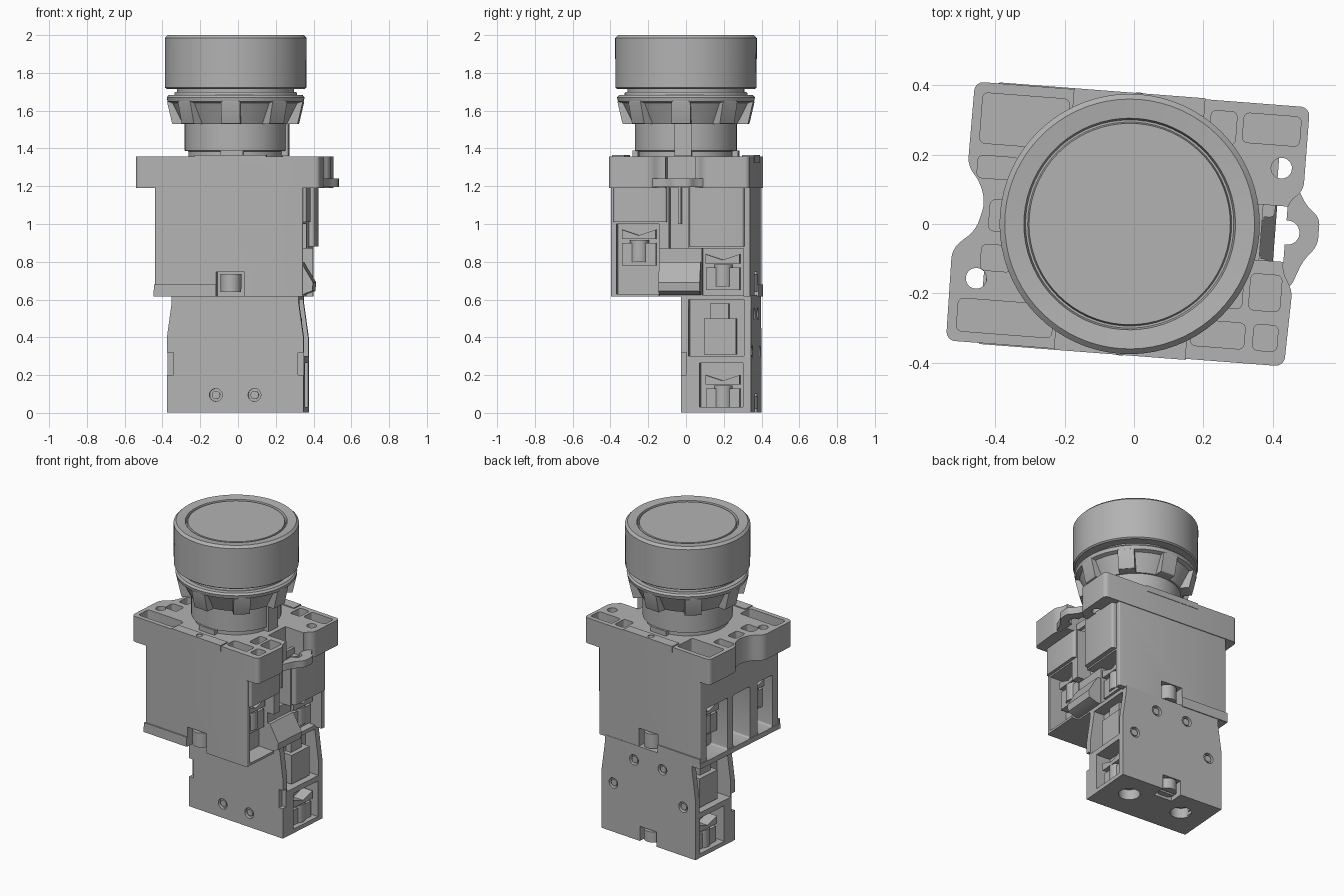
import bpy, bmesh, math
from mathutils import Matrix, Vector

if "Cube" in bpy.data.objects:
    bpy.data.objects.remove(bpy.data.objects["Cube"])

grey = bpy.data.materials.new("plain grey")
grey.use_nodes = True
grey.diffuse_color = (0.45, 0.45, 0.45, 1)
grey.node_tree.nodes["Principled BSDF"].inputs["Base Color"].default_value = grey.diffuse_color

# The whole assembly is turned slightly about the vertical axis
PLACE = Matrix.Translation((-0.0125, 0, 0)) @ Matrix.Rotation(math.radians(-4.4), 4, 'Z')
AXES = {'z': lambda a, b, h: (a, b, h), 'y': lambda a, b, h: (a, h, b), 'x': lambda a, b, h: (h, a, b)}


def finish(bm, name):
    bmesh.ops.recalc_face_normals(bm, faces=bm.faces)
    mesh = bpy.data.meshes.new(name)
    bm.to_mesh(mesh)
    bm.free()
    mesh.materials.append(grey)
    mesh.shade_smooth()
    mesh.set_sharp_from_angle(angle=math.radians(30))
    ob = bpy.data.objects.new(name, mesh)
    bpy.context.collection.objects.link(ob)
    ob.matrix_world = PLACE
    return ob


def add_prism(bm, pts, lo, hi, axis='z', r=0.0):
    """Extrude an outline from lo to hi, rounding its corners by r."""
    part = bmesh.new()
    base = [part.verts.new(AXES[axis](a, b, lo)) for a, b in pts]
    top = [part.verts.new(AXES[axis](a, b, hi)) for a, b in pts]
    n = len(pts)
    part.faces.new(base)
    part.faces.new(top[::-1])
    for i in range(n):
        part.faces.new((base[i], top[i], top[(i + 1) % n], base[(i + 1) % n]))
    if r:
        edges = [part.edges.get((base[i], top[i])) for i in range(n)]
        bmesh.ops.bevel(part, geom=edges, offset=r, segments=4, profile=0.5, affect='EDGES', clamp_overlap=True)
    bmesh.ops.recalc_face_normals(part, faces=part.faces)
    tmp = bpy.data.meshes.new("tmp")
    part.to_mesh(tmp)
    part.free()
    bm.from_mesh(tmp)
    bpy.data.meshes.remove(tmp)


def rect(a0, a1, b0, b1):
    return [(a0, b0), (a1, b0), (a1, b1), (a0, b1)]


def disc(a, b, r, n=24):
    return [(a + r * math.cos(i * math.tau / n), b + r * math.sin(i * math.tau / n)) for i in range(n)]


def solid(name, *prisms):
    bm = bmesh.new()
    for p in prisms:
        add_prism(bm, *p)
    return finish(bm, name)


def cut(ob, *prisms):
    """Subtract prisms from an object and bake the result."""
    tool = solid("cutter", *prisms)
    mod = ob.modifiers.new("cut", 'BOOLEAN')
    mod.object, mod.operation, mod.solver, mod.use_self = tool, 'DIFFERENCE', 'EXACT', True
    deps = bpy.context.evaluated_depsgraph_get()
    mesh = bpy.data.meshes.new_from_object(ob.evaluated_get(deps))
    ob.modifiers.clear()
    ob.data = mesh
    mesh.shade_smooth()
    mesh.set_sharp_from_angle(angle=math.radians(30))
    bpy.data.objects.remove(tool)


def lathe(name, profile, n=72):
    bm = bmesh.new()
    vs = [bm.verts.new((r, 0, z)) for r, z in profile]
    es = [bm.edges.new(p) for p in zip(vs, vs[1:])]
    bmesh.ops.spin(bm, geom=vs + es, axis=(0, 0, 1), cent=(0, 0, 0), angle=math.tau, steps=n)
    bmesh.ops.remove_doubles(bm, verts=bm.verts, dist=0.0005)
    return finish(bm, name)


# Push button head with rim, groove and button face
lathe("button_head", [(0, 1.715), (0.365, 1.715), (0.374, 1.722), (0.375, 1.985), (0.36, 2.0), (0.305, 1.994),
                      (0.300, 1.975), (0.294, 1.975), (0.290, 1.992), (0, 1.992)])
lathe("gasket", [(0, 1.67), (0.325, 1.67), (0.325, 1.692), (0.32, 1.70), (0.31, 1.70), (0.31, 1.72), (0, 1.72)])

# Clamping nut with eight grip ribs
lathe("nut_core", [(0, 1.53), (0.28, 1.53), (0.335, 1.64), (0.36, 1.648), (0.365, 1.67), (0.355, 1.682), (0, 1.682)])
bm = bmesh.new()
for k in range(8):
    add_prism(bm, [(0.25, 1.53), (0.333, 1.53), (0.361, 1.65), (0.25, 1.65)], -0.05, 0.05, 'y', 0.004)
    bmesh.ops.rotate(bm, verts=bm.verts, cent=(0, 0, 0), matrix=Matrix.Rotation(math.tau / 8, 3, 'Z'))
finish(bm, "nut_ribs")

# Neck between nut and mounting plate
lathe("neck", [(0, 1.24), (0.25, 1.24), (0.25, 1.385), (0.27, 1.388), (0.27, 1.54), (0, 1.54)])
solid("neck_keys", *[(rect(-0.06, 0.06, s * 0.265 - 0.015, s * 0.265 + 0.015), 1.34, 1.39) for s in (-1, 1)],
      (rect(0.24, 0.282, -0.04, 0.05), 1.36, 1.53))

# Mounting plate with pockets and through holes
plate = solid("mounting_plate", ([
    (-0.476, 0.375), (0.492, 0.375), (0.492, 0.13), (0.45, 0.10), (0.45, -0.11), (0.482, -0.15), (0.475, -0.375),
    (-0.502, -0.375), (-0.505, -0.11), (-0.44, -0.05), (-0.42, 0.03), (-0.44, 0.09), (-0.478, 0.13)],
    1.19, 1.358, 'z', 0.035))
pockets = [(-0.45, -0.2, 0.2, 0.345), (-0.45, -0.33, 0.1, 0.165), (-0.405, -0.34, -0.05, 0.04),
           (-0.42, -0.33, -0.165, -0.09), (-0.475, -0.2, -0.345, -0.25), (0.305, 0.47, 0.26, 0.345),
           (0.21, 0.285, 0.25, 0.345), (0.36, 0.45, -0.22, -0.115), (0.38, 0.45, -0.335, -0.26),
           (0.2, 0.355, -0.335, -0.26), (0.28, 0.34, -0.22, -0.115)]
cut(plate, *[(rect(*p), 1.25, 1.4, 'z', 0.015) for p in pockets],
    (disc(0.424, 0.194, 0.03), 1.1, 1.4), (disc(-0.429, -0.19, 0.03), 1.1, 1.4),
    (rect(0.31, 0.6, -0.075, 0.085), 1.1, 1.4))

# Low latch lug bulging out of the plate's side
lug = solid("latch_lug", ([(0.36, 0.15), (0.47, 0.15), (0.505, 0.09), (0.545, 0.06), (0.545, -0.02), (0.505, -0.07),
                           (0.475, -0.15), (0.36, -0.15)], 1.195, 1.24, 'z', 0.02))
cut(lug, (rect(0.38, 0.45, -0.075, 0.085), 1.1, 1.3), (disc(0.455, 0.01, 0.035), 1.1, 1.3))

# Release tabs on the plate's front and back edges
for name, s in (("front_tab", -1), ("back_tab", 1)):
    tab = solid(name, (rect(-0.19, 0.19, s * 0.345 - 0.033, s * 0.345 + 0.033), 1.325, 1.364))
    cut(tab, (disc(0, s * 0.345, 0.02), 1.355, 1.4))

# Main housing with slots, terminal bays and screw notches
housing = solid("housing", (rect(-0.4, 0.385, -0.37, 0.37), 0.615, 1.2, 'z', 0.008))
cut(housing,
    *[(rect(a, b, 0.65, 0.99), -0.5, -0.27, 'x', 0.012) for a, b in ((0.11, 0.31), (-0.1, 0.06), (-0.31, -0.17))],
    (rect(-0.34, -0.115, 0.63, 1.0), 0.27, 0.5, 'x'),
    (rect(0.11, 0.335, 0.6, 0.87), 0.27, 0.5, 'x'),
    (rect(-0.115, 0.11, 0.6, 0.87), 0.335, 0.5, 'x'),
    (rect(-0.06, 0.04, 0.87, 1.3), 0.29, 0.5, 'x'),
    *[(rect(-0.075, 0.075, s * 0.37 - 0.09, s * 0.37 + 0.09), 0.6, 0.745) for s in (-1, 1)])
solid("housing_shoulders", (rect(0.36, 0.415, 0.05, 0.34), 0.88, 1.2, 'z', 0.015),
      (rect(0.36, 0.405, -0.355, -0.07), 1.01, 1.2, 'z', 0.015), (rect(0.28, 0.36, -0.015, 0.0), 1.0, 1.2))
solid("base_strip", *[(rect(-0.405, -0.075, s * 0.372 - 0.006, s * 0.372 + 0.006), 0.617, 0.68) for s in (-1, 1)],
      (rect(-0.408, -0.39, -0.376, 0.376), 0.617, 0.65))

# Side latch wedge under the housing shoulders
solid("side_latch", ([(0.3, 0.8), (0.355, 0.8), (0.42, 0.69), (0.415, 0.645), (0.36, 0.625), (0.3, 0.625)],
                     -0.115, 0.105, 'y'))

# Terminal clamps inside the bays and slots
bm = bmesh.new()
for side, v, z in ((1, -0.225, 0.92), (1, 0.22, 0.79), (1, 0.22, 0.15),
                   (-1, -0.24, 0.9), (-1, 0.21, 0.9), (-1, 0.22, 0.15)):
    inner, outer = sorted((side * 0.25, side * 0.335))
    add_prism(bm, [(v - 0.09, z), (v + 0.09, z), (v + 0.09, z + 0.05), (v, z + 0.02), (v - 0.09, z + 0.05)],
              inner, outer, 'x')
    add_prism(bm, disc(side * 0.29, v, 0.05, 16), z - 0.12, z - 0.005)
    inner, outer = sorted((side * 0.25, side * 0.325))
    add_prism(bm, rect(v - 0.09, v + 0.09, z - 0.14, z - 0.02), inner, outer, 'x')
finish(bm, "terminal_clamps")

# Contact block below the rear half of the housing
block = solid("contact_block", ([(-0.365, 0.003), (0.36, 0.003), (0.36, 0.4), (0.335, 0.58), (0.335, 0.625),
                                 (-0.34, 0.625), (-0.34, 0.58), (-0.365, 0.4)], 0.0, 0.372, 'y'))
cuts = []
for s in (-1, 1):
    for p in (rect(0.1, 0.33, 0.03, 0.265), rect(0.04, 0.335, 0.3, 0.6)):
        cuts.append((p, *sorted((s * 0.26, s * 0.5)), 'x'))
    cuts.append((rect(-0.05, 0.03, 0.2, 0.32), *sorted((s * 0.33, s * 0.5)), 'x'))
    cuts.append((disc(s * 0.19, 0.2, 0.065), -0.1, 0.07))
screws = [(-0.11, 0.525), (0.11, 0.525), (-0.27, 0.325), (0.27, 0.325)]
cut(block, *cuts, (rect(-0.065, 0.065, 0.28, 0.5), -0.1, 0.1),
    *[(disc(u, z, 0.034), 0.345, 0.5, 'y') for u, z in screws],
    *[(disc(u, 0.095, 0.034), -0.1, 0.02, 'y') for u in (-0.105, 0.1)])

# Screws and rivets
solid("rivets", *[(disc(u, z, 0.022, 16), 0.33, 0.366, 'y') for u, z in screws],
      *[(disc(u, 0.095, 0.022, 16), 0.006, 0.05, 'y') for u in (-0.105, 0.1)])
fix = solid("fixing_screws", *[(disc(0, s * 0.325, 0.055), z0, z1)
                               for s, z0, z1 in ((-1, 0.64, 0.735), (1, 0.64, 0.735), (1, 0.02, 0.09))])
cut(fix, *[(rect(-0.07, 0.07, s * 0.325 - 0.008, s * 0.325 + 0.008), z, z + 0.03)
           for s, z in ((-1, 0.625), (1, 0.625), (1, 0.005))])

# Side contact carriers in the block's upper bays
solid("contact_carriers", *[(rect(0.12, 0.29, 0.31, 0.5), *sorted((s * 0.2, s * 0.33)), 'x') for s in (-1, 1)],
      *[(rect(0.15, 0.25, 0.5, 0.58), *sorted((s * 0.2, s * 0.3)), 'x') for s in (-1, 1)])
